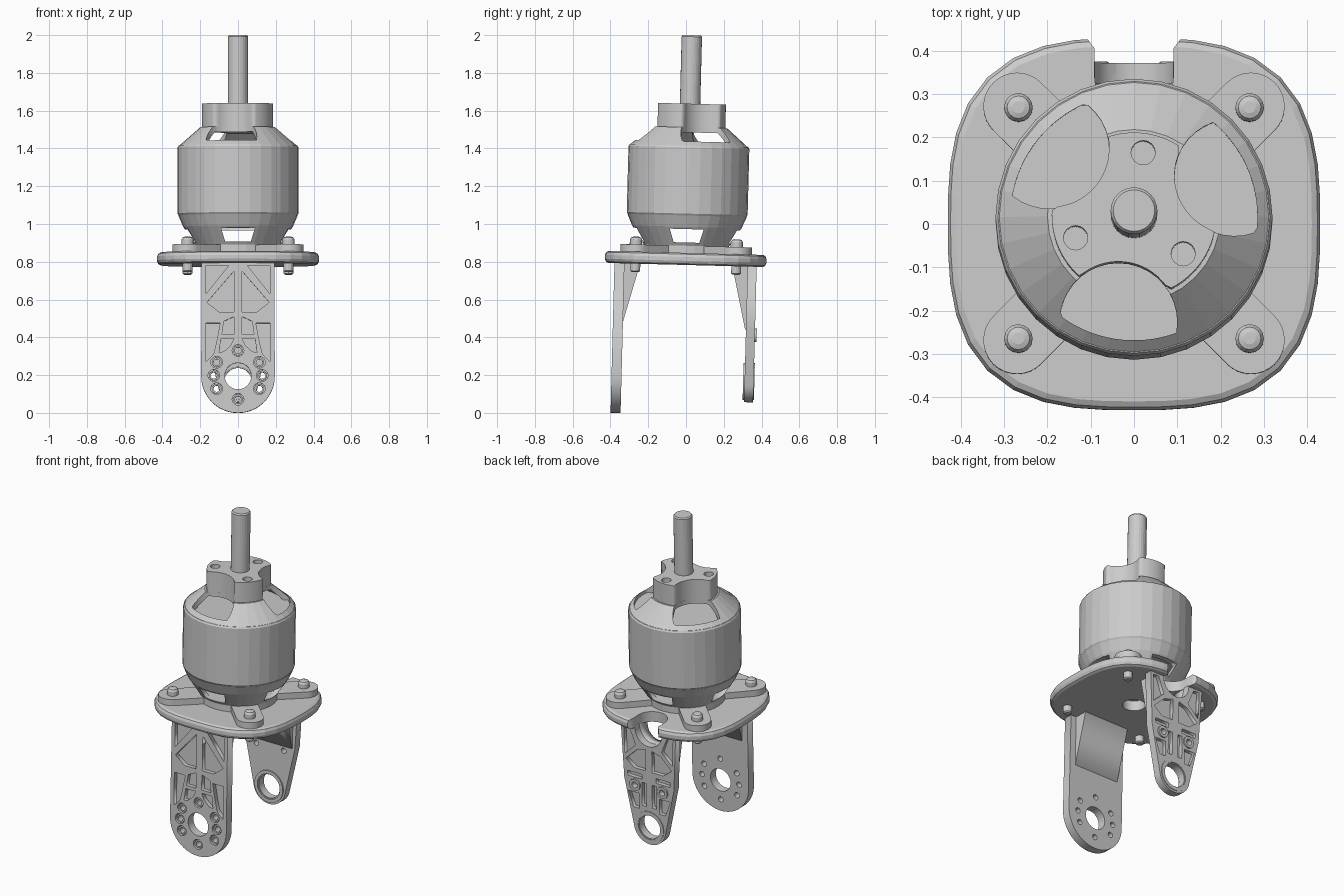
import bpy, bmesh
from math import sin, cos, pi, radians, sqrt
from mathutils import Matrix, Vector

if "Cube" in bpy.data.objects:
    bpy.data.objects.remove(bpy.data.objects["Cube"])


def make(name, bm):
    bmesh.ops.remove_doubles(bm, verts=bm.verts, dist=1e-5)
    bmesh.ops.recalc_face_normals(bm, faces=bm.faces)
    me = bpy.data.meshes.new(name)
    bm.to_mesh(me)
    bm.free()
    ob = bpy.data.objects.new(name, me)
    bpy.context.scene.collection.objects.link(ob)
    return ob


def baked(ob):
    dg = bpy.context.evaluated_depsgraph_get()
    return bpy.data.meshes.new_from_object(ob.evaluated_get(dg))


def lathe(name, prof, at=(0, 0), n=32):
    """Closed solid from a closed (radius, z) profile."""
    bm = bmesh.new()
    vs = [bm.verts.new((r, 0, z)) for r, z in prof]
    es = [bm.edges.new((vs[i], vs[(i + 1) % len(vs)])) for i in range(len(vs))
          if prof[i][0] or prof[(i + 1) % len(vs)][0]]
    bmesh.ops.spin(bm, geom=vs + es, cent=(0, 0, 0), axis=(0, 0, 1),
                   angle=2 * pi, steps=n)
    bmesh.ops.remove_doubles(bm, verts=bm.verts, dist=1e-5)
    bmesh.ops.dissolve_degenerate(bm, edges=bm.edges, dist=1e-6)
    bmesh.ops.translate(bm, verts=bm.verts, vec=(at[0], at[1], 0))
    return make(name, bm)


def flat(name, loops, lo, hi, axis='Z'):
    """Outline with nested holes, extruded from lo to hi along an axis."""
    cu = bpy.data.curves.new(name, 'CURVE')
    cu.dimensions, cu.fill_mode, cu.extrude = '2D', 'BOTH', (hi - lo) / 2
    for pts in loops:
        sp = cu.splines.new('POLY')
        sp.points.add(len(pts) - 1)
        for p, (x, y) in zip(sp.points, pts):
            p.co = (x, y, 0, 1)
        sp.use_cyclic_u = True
    tmp = bpy.data.objects.new(name + "_tmp", cu)
    bpy.context.scene.collection.objects.link(tmp)
    bm = bmesh.new()
    bm.from_mesh(baked(tmp))
    bpy.data.objects.remove(tmp)
    mid = (lo + hi) / 2
    if axis == 'Z':
        m = Matrix.Translation((0, 0, mid))
    elif axis == 'Y':      # (u, v) -> (x, z)
        m = Matrix.Translation((0, mid, 0)) @ Matrix.Rotation(pi / 2, 4, 'X')
    else:                  # (u, v) -> (y, z)
        m = Matrix(((0, 0, 1, mid), (1, 0, 0, 0), (0, 1, 0, 0), (0, 0, 0, 1)))
    bm.transform(m)
    return make(name, bm)


def cut(ob, *cutters):
    for c in cutters:
        mod = ob.modifiers.new("cut", 'BOOLEAN')
        mod.operation, mod.solver, mod.object = 'DIFFERENCE', 'EXACT', c
    me = baked(ob)
    ob.modifiers.clear()
    ob.data = me
    for c in cutters:
        bpy.data.objects.remove(c)


def arc(cx, cy, r, a0, a1, n=16):
    return [(cx + r * cos(radians(a0 + (a1 - a0) * i / n)),
             cy + r * sin(radians(a0 + (a1 - a0) * i / n))) for i in range(n + 1)]


def circle(cx, cy, r, n=20):
    return arc(cx, cy, r, 0, 360, n)[:-1]


def both(polys):
    return polys + [[(-x, y) for x, y in p] for p in polys]


# --- Base plate: superellipse with rounded rim, cable slot and centre hole
bm = bmesh.new()
rings = []
for s, z in ((.955, .783), (.985, .79), (1, .805), (1, .825), (.985, .84), (.955, .847)):
    ring = []
    for i in range(40):
        a = 2 * pi * i / 40
        c, d = cos(a), sin(a)
        k = s * .43 / (abs(c) ** 2.9 + abs(d) ** 2.9) ** (1 / 2.9)
        ring.append(bm.verts.new((k * c, k * d, z)))
    rings.append(ring)
for lo, hi in zip(rings, rings[1:]):
    for i in range(40):
        j = (i + 1) % 40
        bm.faces.new((lo[i], lo[j], hi[j], hi[i]))
bm.faces.new(rings[0])
bm.faces.new(rings[-1])
plate = make("base_plate", bm)
slot = [(.11, .5), (.11, .43), (.091, .405)] + arc(0, .34, .091, 0, -180) + \
       [(-.091, .405), (-.11, .43), (-.11, .5)]
cut(plate, flat("slot_cutter", [slot], .7, .9),
    flat("hole_cutter", [circle(0, 0, .065)], .7, .9))

# --- Front leg: plain inner skin, ribbed outer skin, gusset
main = circle(0, .185, .07, 28)
screws = [(0, .32), (0, .062)] + [(s * x, z) for s in (-1, 1)
          for x, z in ((.113, .258), (.128, .188), (.113, .118))]
outline = [(.193, .79)] + arc(0, .185, .195, 0, -180, 24) + [(-.193, .79)]
pockets = both([
    [(-.17, .77), (-.05, .77), (-.17, .62)],
    [(-.022, .74), (-.022, .525), (-.1, .525), (-.165, .575)],
    [(-.17, .465), (-.095, .465), (-.115, .36), (-.13, .3), (-.17, .26)],
    [(-.075, .475), (-.02, .5), (-.02, .405), (-.085, .405)],
    [(-.09, .385), (-.02, .385), (-.04, .345), (-.075, .315), (-.1, .31)]])
flat("front_leg_inner", [outline, main] + [circle(x, z, .017, 12) for x, z in screws],
     -.352, -.325, 'Y')
flat("front_leg_ribs", [outline, main] + pockets +
     [circle(x, z, .031, 16) for x, z in screws], -.378, -.352, 'Y')
for i, (x, z) in enumerate(screws):
    flat(f"front_leg_boss_{i}", [circle(x, z, .026, 16), circle(x, z, .017, 12)],
         -.37, -.352, 'Y')
flat("front_gusset", [[(-.33, .79), (-.24, .79), (-.326, .47), (-.33, .47)]],
     -.155, .155, 'X')

# --- Back leg: tapered, notched at the top, bearing ring at the bottom
outline = [(.19, .79), (.172, .45)] + arc(0, .175, .11, -8, -172, 20) + \
          [(-.172, .45), (-.19, .79)]
main = circle(0, .175, .072, 28)
pins = [(-.095, .42), (.095, .42)]
pockets = both([
    [(-.17, .77), (-.13, .77), (-.09, .67), (-.165, .6)],
    [(-.022, .66), (-.022, .525), (-.1, .525), (-.158, .57), (-.085, .64)],
    [(-.15, .495), (-.05, .495), (-.05, .465), (-.145, .465)],
    [(-.05, .445), (-.02, .445), (-.02, .3), (-.05, .3)],
    [(-.145, .37), (-.07, .37), (-.07, .275), (-.11, .275)]])
legs = [flat("back_leg_inner", [outline, main] + [circle(x, z, .017, 12) for x, z in pins],
             .327, .351, 'Y'),
        flat("back_leg_ribs", [outline, main] + pockets +
             [circle(x, z, .02, 12) for x, z in pins], .351, .375, 'Y'),
        flat("back_gusset", [[(.33, .79), (.245, .79), (.322, .45), (.33, .45)]],
             -.155, .155, 'X')]
for leg in legs:
    cut(leg, flat("notch_cutter", [circle(0, .775, .092, 28)], .2, .45, 'Y'))
for i, (x, z) in enumerate(pins):
    flat(f"back_leg_boss_{i}", [circle(x, z, .036, 16), circle(x, z, .019, 12)],
         .35, .385, 'Y')
flat("bearing_ring", [circle(0, .175, .098, 28), circle(0, .175, .078, 28)], .319, .379, 'Y')

# --- Motor mount: crossed arms, screws and nuts
for k, top in enumerate((.885, .8845)):
    a = 45 + 90 * k
    c, s = .27 * cos(radians(a)) * sqrt(2), .27 * sin(radians(a)) * sqrt(2)
    arm = arc(c, s, .078, a - 90, a + 90) + arc(-c, -s, .078, a + 90, a + 270)
    flat(f"mount_arm_{k}", [arm], .845, top)
lathe("mount_disc", [(0, .846), (.225, .846), (.225, .9), (0, .9)])
for i, (sx, sy) in enumerate(((1, 1), (-1, 1), (-1, -1), (1, -1))):
    at = (.267 * sx, .267 * sy)
    lathe(f"screw_head_{i}", [(0, .88), (.033, .88), (.033, .91), (.026, .922),
                              (.014, .926), (0, .926)], at, 16)
    lathe(f"screw_end_{i}", [(0, .738), (.018, .738), (.026, .745), (.026, .79), (0, .79)], at, 12)

# --- Motor skirt with four windows
skirt = lathe("motor_skirt", [(.225, .885), (.29, .985), (.316, 1.045), (.27, 1.045),
                              (.255, .985), (.195, .885)])
win = [(-.09, .973), (.09, .973), (.068, .902), (-.068, .902)]
cut(skirt, flat("win_cutter_y", [win], -.5, .5, 'Y'), flat("win_cutter_x", [win], -.5, .5, 'X'))

# --- Motor bell, vented shoulder, scalloped hub and shaft
lathe("motor_bell", [(0, .99), (.262, .99), (.275, 1.045), (.313, 1.045), (.32, 1.055),
                     (.32, 1.405), (.314, 1.415), (0, 1.415)])
shoulder = lathe("motor_shoulder", [(.317, 1.41), (.2, 1.512), (0, 1.512), (0, 1.485),
                                    (.185, 1.485), (.265, 1.41)])
VENTS = [radians(21.6 + 120 * k) for k in range(3)]
D, R = .247, .136
cutters = []
for a in VENTS:
    pts = []
    for x, y in circle(D * cos(a), D * sin(a), R, 36):
        v = Vector((x, y))
        if v.length > .285:
            v *= .285 / v.length
        pts.append(tuple(v))
    cutters.append(flat("vent_cutter", [pts], 1.38, 1.6))
cut(shoulder, *cutters)
hub = []
for i in range(120):
    t, r = 2 * pi * i / 120, .19
    for a in VENTS:
        q = R * R - (D * sin(t - a)) ** 2
        if q > 0 and cos(t - a) > 0:
            r = min(r, D * cos(t - a) - sqrt(q))
    hub.append((r * cos(t), r * sin(t)))
holes = [circle(.145 * cos(a + pi / 3), .145 * sin(a + pi / 3), .028, 16) for a in VENTS]
flat("hub", [hub] + holes, 1.55, 1.637)
flat("hub_base", [hub], 1.486, 1.55)
lathe("shaft", [(0, 1.6), (.054, 1.6), (.054, 1.992), (.048, 2.0), (0, 2.0)], n=24)

# --- Lean the whole assembly slightly backwards
pivot = Matrix.Translation((0, 0, .815))
lean = pivot @ Matrix.Rotation(radians(-1.5), 4, 'X') @ pivot.inverted()
for ob in bpy.context.scene.objects:
    ob.data.transform(lean)
